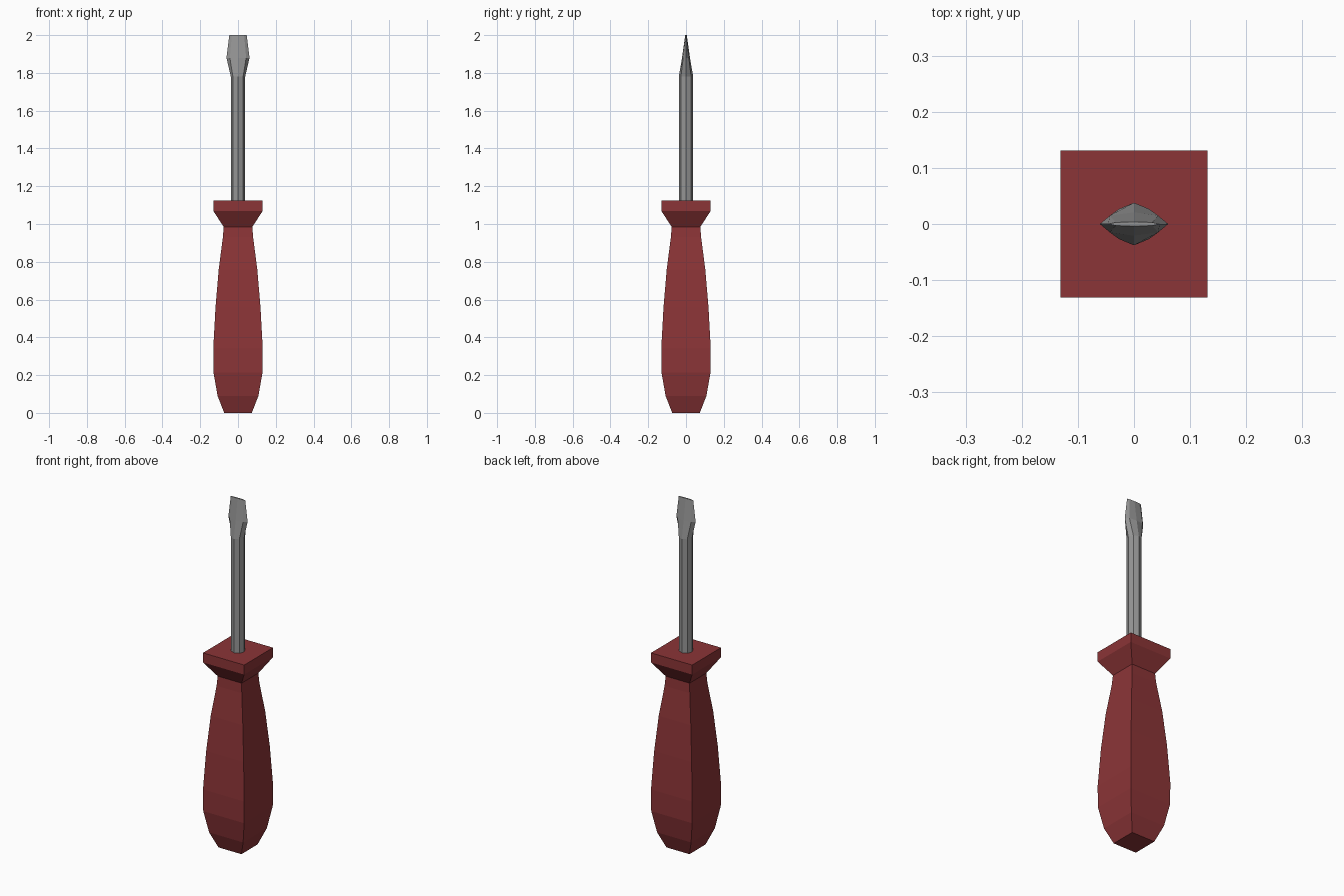
import bpy, bmesh
from math import cos, sin, pi, sqrt

if "Cube" in bpy.data.objects:
    bpy.data.objects.remove(bpy.data.objects["Cube"])


def loft(name, sides, start, rings, color=None):
    """Skin a stack of (z, radius_x, radius_y) polygon rings into a closed flat-faced mesh."""
    bm = bmesh.new()
    loops = []
    for z, rx, ry in rings:
        angles = [start + 2 * pi * i / sides for i in range(sides)]
        loops.append([bm.verts.new((rx * cos(a), ry * sin(a), z)) for a in angles])
    for low, high in zip(loops, loops[1:]):
        for i in range(sides):
            j = (i + 1) % sides
            bm.faces.new((low[i], low[j], high[j], high[i]))
    bm.faces.new(loops[0][::-1])
    bm.faces.new(loops[-1])
    bmesh.ops.recalc_face_normals(bm, faces=bm.faces)
    mesh = bpy.data.meshes.new(name)
    bm.to_mesh(mesh)
    bm.free()
    obj = bpy.data.objects.new(name, mesh)
    bpy.context.collection.objects.link(obj)
    if color:
        mat = bpy.data.materials.new(name + "_color")
        mat.diffuse_color = color
        mat.use_nodes = True
        mat.node_tree.nodes["Principled BSDF"].inputs["Base Color"].default_value = mat.diffuse_color
        mesh.materials.append(mat)
    return obj


# Square handle: (height, half width), from the butt up to the flared collar
handle = [(0, 0.073), (0.09, 0.108), (0.215, 0.13), (0.34, 0.131), (0.56, 0.119),
          (0.76, 0.102), (0.93, 0.08), (0.985, 0.076), (1.07, 0.131), (1.125, 0.131)]
loft("handle", 4, pi / 4, [(z, w * sqrt(2), w * sqrt(2)) for z, w in handle],
     (0.26, 0.035, 0.038, 1))

# Octagonal shaft that flares sideways and thins into a flat blade
loft("shaft_and_blade", 8, 0,
     [(1.1, 0.038, 0.038), (1.78, 0.038, 0.038), (1.88, 0.061, 0.021), (2.0, 0.046, 0.004)],
     (0.3, 0.3, 0.3, 1))
